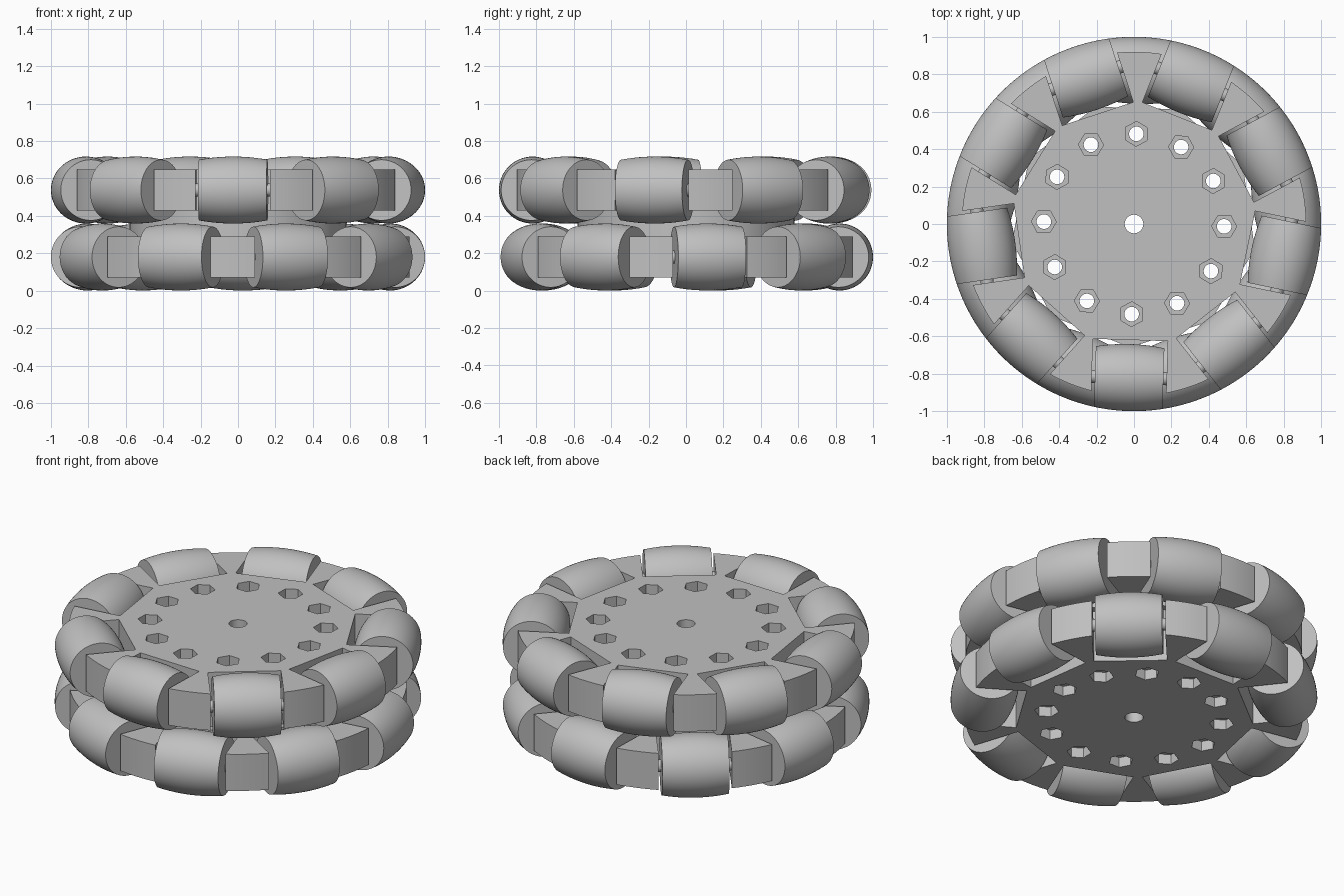
import bpy, bmesh
from math import sin, cos, asin, sqrt, radians, pi
from mathutils import Matrix, Vector

if "Cube" in bpy.data.objects:
    bpy.data.objects.remove(bpy.data.objects["Cube"])

ROLLERS = 9
STEP = 2 * pi / ROLLERS
PHASE = radians(-91.8)
ROLLER_R, ROLLER_HALF, MID_R = 0.179, 0.183, 0.821
POCKET_HALF, POCKET_FLOOR, PLATE_R, PLATE_T = 0.2, 0.62, 0.92, 0.22
LAYERS = {"lower": (0.18, PHASE + STEP / 2), "upper": (0.538, PHASE)}

grey = bpy.data.materials.new("mid grey")
grey.use_nodes = True
grey.diffuse_color = (0.53, 0.53, 0.53, 1)
grey.node_tree.nodes["Principled BSDF"].inputs["Base Color"].default_value = grey.diffuse_color


def add_object(name, bm):
    bmesh.ops.recalc_face_normals(bm, faces=bm.faces)
    mesh = bpy.data.meshes.new(name)
    bm.to_mesh(mesh)
    bm.free()
    mesh.materials.append(grey)
    ob = bpy.data.objects.new(name, mesh)
    bpy.context.collection.objects.link(ob)
    return ob


def smooth(ob):
    bpy.ops.object.select_all(action="DESELECT")
    ob.select_set(True)
    bpy.context.view_layer.objects.active = ob
    bpy.ops.object.shade_smooth_by_angle(angle=radians(30))


def add_prism(bm, outline, z0, z1):
    face = bm.faces.new([bm.verts.new((x, y, z0)) for x, y in outline])
    top = bmesh.ops.extrude_face_region(bm, geom=[face])["geom"]
    verts = [v for v in top if isinstance(v, bmesh.types.BMVert)]
    bmesh.ops.translate(bm, verts=verts, vec=(0, 0, z1 - z0))


def ring(radius, sides, turn=0, centre=(0, 0)):
    return [(centre[0] + radius * cos(turn + 2 * pi * i / sides),
             centre[1] + radius * sin(turn + 2 * pi * i / sides)) for i in range(sides)]


def plate_outline(phase):
    # One flat-floored pocket per roller, with an arc-ended spoke after it
    edge = asin(POCKET_HALF / PLATE_R)
    points = []
    for i in range(ROLLERS):
        turn = phase + i * STEP
        for side in (-POCKET_HALF, POCKET_HALF):
            p = Matrix.Rotation(turn, 2) @ Vector((POCKET_FLOOR, side))
            points.append(tuple(p))
        for k in range(7):
            a = turn + edge + (STEP - 2 * edge) * k / 6
            points.append((PLATE_R * cos(a), PLATE_R * sin(a)))
    return points


# Cutters: bolt bores with a centre bore, and hexagonal recesses on both outer faces
bolts = [(radians(88.5 + 30 * i), 0.482) for i in range(12)]
z_low = LAYERS["lower"][0] - PLATE_T / 2
z_high = LAYERS["upper"][0] + PLATE_T / 2
bores, recesses = bmesh.new(), bmesh.new()
add_prism(bores, ring(0.05, 32), -0.2, 1)
for a, r in bolts:
    centre = (r * cos(a), r * sin(a))
    add_prism(bores, ring(0.039, 24, 0, centre), -0.2, 1)
    add_prism(recesses, ring(0.067, 6, a, centre), -0.2, z_low + 0.06)
    add_prism(recesses, ring(0.067, 6, a, centre), z_high - 0.06, 1)
cutters = [add_object("bore_cutter", bores), add_object("recess_cutter", recesses)]


def cut(ob, tools):
    for tool in tools:
        mod = ob.modifiers.new("cut", "BOOLEAN")
        mod.operation, mod.solver, mod.object = "DIFFERENCE", "EXACT", tool
    bpy.context.view_layer.update()
    result = ob.evaluated_get(bpy.context.evaluated_depsgraph_get())
    mesh = bpy.data.meshes.new_from_object(result)
    ob.modifiers.clear()
    ob.data = mesh
    smooth(ob)


# Two slotted plates and the round spacer between them
for layer, (z, phase) in LAYERS.items():
    bm = bmesh.new()
    add_prism(bm, plate_outline(phase), z - PLATE_T / 2, z + PLATE_T / 2)
    cut(add_object(layer + "_plate", bm), cutters)
bm = bmesh.new()
add_prism(bm, ring(0.58, 72), z_low + PLATE_T - 0.02, z_high - PLATE_T + 0.02)
cut(add_object("hub_spacer", bm), cutters[:1])
for tool in cutters:
    bpy.data.objects.remove(tool)


def lathe(name, profile, sides):
    # Closed solid turned around the local y axis from (radius, y) points
    bm = bmesh.new()
    rings = [[bm.verts.new((x, y, z)) for x, z in ring(r, sides)] for r, y in profile]
    for a, b in zip(rings, rings[1:]):
        for i in range(sides):
            j = (i + 1) % sides
            bm.faces.new((a[i], a[j], b[j], b[i]))
    bm.faces.new(rings[0])
    bm.faces.new(rings[-1])
    ob = add_object(name, bm)
    smooth(ob)
    return ob


# Barrel rollers, curved to the wheel's rim, and their axle pins
steps = [ROLLER_HALF * (i / 6 - 1) for i in range(13)]
barrel = [(sqrt(1 - y * y) - 1 + ROLLER_R, y) for y in steps]
roller = lathe("roller", barrel, 64)
pin = lathe("axle_pin", [(0.035, -0.22), (0.035, 0.22)], 20)
for layer, (z, phase) in LAYERS.items():
    for i in range(ROLLERS):
        place = (Matrix.Translation((0, 0, z)) @ Matrix.Rotation(phase + i * STEP, 4, "Z")
                 @ Matrix.Translation((MID_R, 0, 0)))
        for part in (roller, pin):
            ob = bpy.data.objects.new(f"{layer}_{part.name}_{i + 1}", part.data)
            bpy.context.collection.objects.link(ob)
            ob.matrix_world = place
for part in (roller, pin):
    bpy.data.objects.remove(part)
